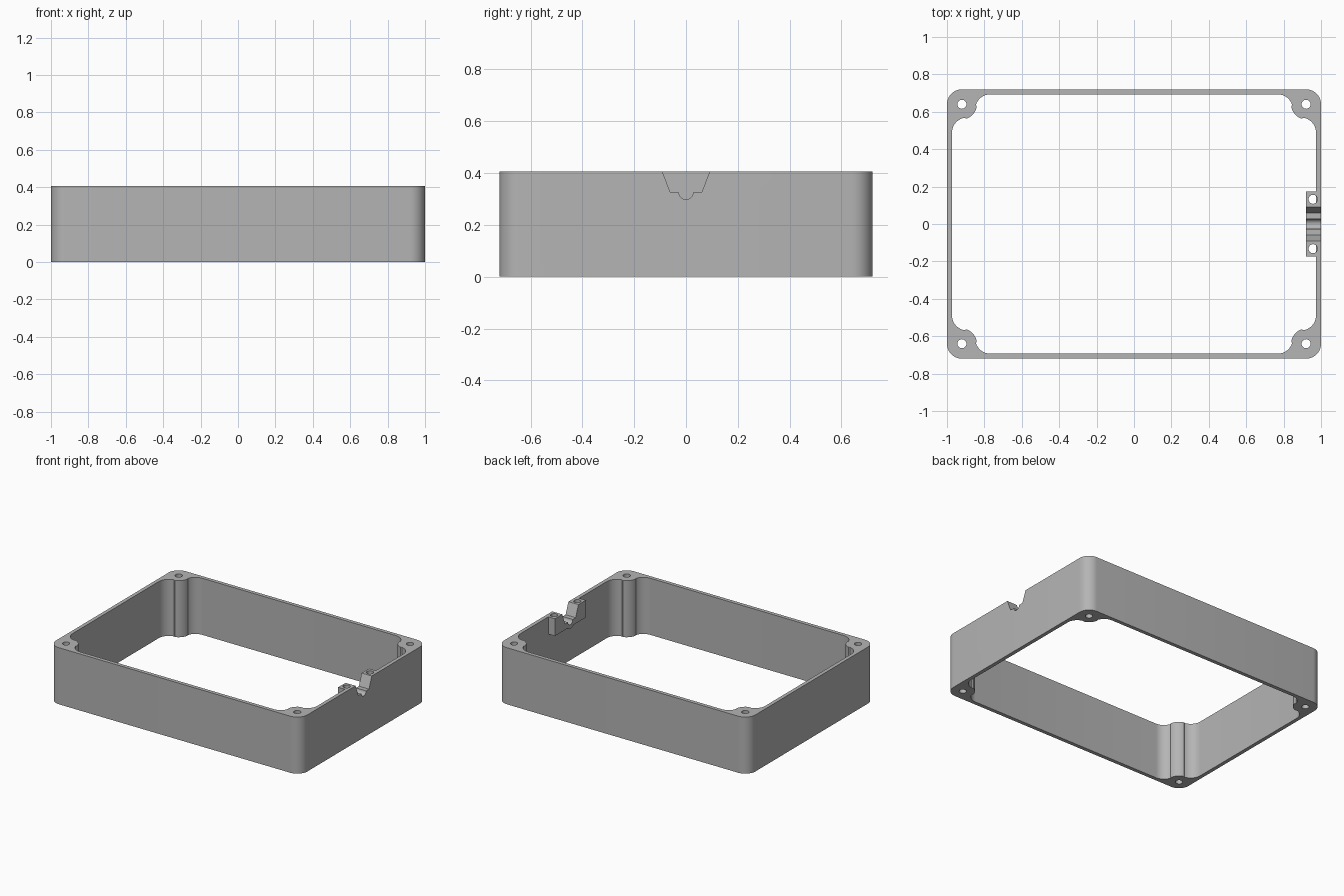
import bpy, bmesh
from math import cos, sin, pi, hypot, atan2, sqrt
from mathutils import Vector

W, D, H = 1.0, 0.72, 0.407      # half width, half depth, height
T, R = 0.027, 0.08              # wall thickness, corner radius
HOLE = 0.024

if "Cube" in bpy.data.objects:
    bpy.data.objects.remove(bpy.data.objects["Cube"])

grey = bpy.data.materials.new("plain grey")
grey.use_nodes = True
grey.diffuse_color = (0.46, 0.46, 0.46, 1)
grey.node_tree.nodes["Principled BSDF"].inputs["Base Color"].default_value = grey.diffuse_color


def arc(cx, cy, r, a0, a1, n=10):
    return [(cx + r * cos(a0 + (a1 - a0) * i / n),
             cy + r * sin(a0 + (a1 - a0) * i / n)) for i in range(n + 1)]


def prism(name, pts, lo, hi, axis="z"):
    """Extrude a 2D outline along z, or a (y, z) outline along x."""
    place = (lambda p, h: (p[0], p[1], h)) if axis == "z" else (lambda p, h: (h, p[0], p[1]))
    bm = bmesh.new()
    face = bm.faces.new([bm.verts.new(place(p, lo)) for p in pts])
    ext = bmesh.ops.extrude_face_region(bm, geom=[face])
    move = Vector(place((0, 0), hi - lo))
    bmesh.ops.translate(bm, vec=move, verts=[v for v in ext["geom"] if isinstance(v, bmesh.types.BMVert)])
    bmesh.ops.recalc_face_normals(bm, faces=bm.faces)
    mesh = bpy.data.meshes.new(name)
    bm.to_mesh(mesh)
    bm.free()
    mesh.materials.append(grey)
    obj = bpy.data.objects.new(name, mesh)
    bpy.context.collection.objects.link(obj)
    return obj


def combine(target, tool, operation):
    """Apply a boolean and discard the tool object."""
    mod = target.modifiers.new("combine", "BOOLEAN")
    mod.operation, mod.object, mod.solver = operation, tool, "EXACT"
    bpy.context.view_layer.objects.active = target
    bpy.ops.object.modifier_apply(modifier=mod.name)
    bpy.data.objects.remove(tool)


def four_corners(quarter):
    """Mirror a counter-clockwise first-quadrant outline to all four corners."""
    loop = []
    for sx, sy in ((1, 1), (-1, 1), (-1, -1), (1, -1)):
        part = [(x * sx, y * sy) for x, y in quarter]
        loop += part if sx == sy else part[::-1]
    return loop


# Rounded outer wall
bx, by = W - R, D - R           # centre of each corner screw boss
frame = prism("enclosure_frame", four_corners(arc(bx, by, R, 0, pi / 2)), 0, H)

# Inner opening: a fillet, the boss curve, then a second fillet, all tangent
ax, ay = W - T - R, by - sqrt(4 * R * R - (R - T) ** 2)
cx, cy = bx - sqrt(4 * R * R - (R - T) ** 2), D - T - R
a1 = atan2(by - ay, bx - ax)
a2 = atan2(by - cy, bx - cx)
quarter = arc(ax, ay, R, 0, a1)
quarter += arc(bx, by, R, a1 - pi, a2 - pi)[1:]
quarter += arc(cx, cy, R, a2, pi / 2)[1:]
combine(frame, prism("opening", four_corners(quarter), -0.1, H + 0.1), "DIFFERENCE")

# Corner screw holes
for sx in (-1, 1):
    for sy in (-1, 1):
        hole = prism("hole", arc(sx * bx, sy * by, HOLE, 0, 2 * pi, 24)[:-1], -0.1, H + 0.1)
        combine(frame, hole, "DIFFERENCE")

# Cable clamp block inside the left wall, bulging under the cable groove
seat, base = 0.325, 0.283
bulge = arc(0, seat, 0.055, pi + 0.87, 2 * pi - 0.87)
block = [(-0.175, H), (-0.175, base)] + bulge + [(0.175, base), (0.175, H)]
combine(frame, prism("clamp_block", block, W - R, W - T / 2, "x"), "UNION")

# Tapered cable notch with a round groove
notch = [(-0.097, H + 0.013), (-0.06, seat)] + arc(0, seat, 0.027, pi, 2 * pi, 12)
notch += [(0.06, seat), (0.097, H + 0.013)]
combine(frame, prism("notch", notch, W - 0.2, W + 0.1, "x"), "DIFFERENCE")

# Clamp screw holes, open below the block
for sy in (-1, 1):
    hole = prism("hole", arc(0.957, sy * 0.132, HOLE, 0, 2 * pi, 24)[:-1], base - 0.002, H + 0.1)
    combine(frame, hole, "DIFFERENCE")

bpy.ops.object.select_all(action="DESELECT")
frame.select_set(True)
bpy.context.view_layer.objects.active = frame
bpy.ops.object.shade_smooth_by_angle(angle=0.5)
